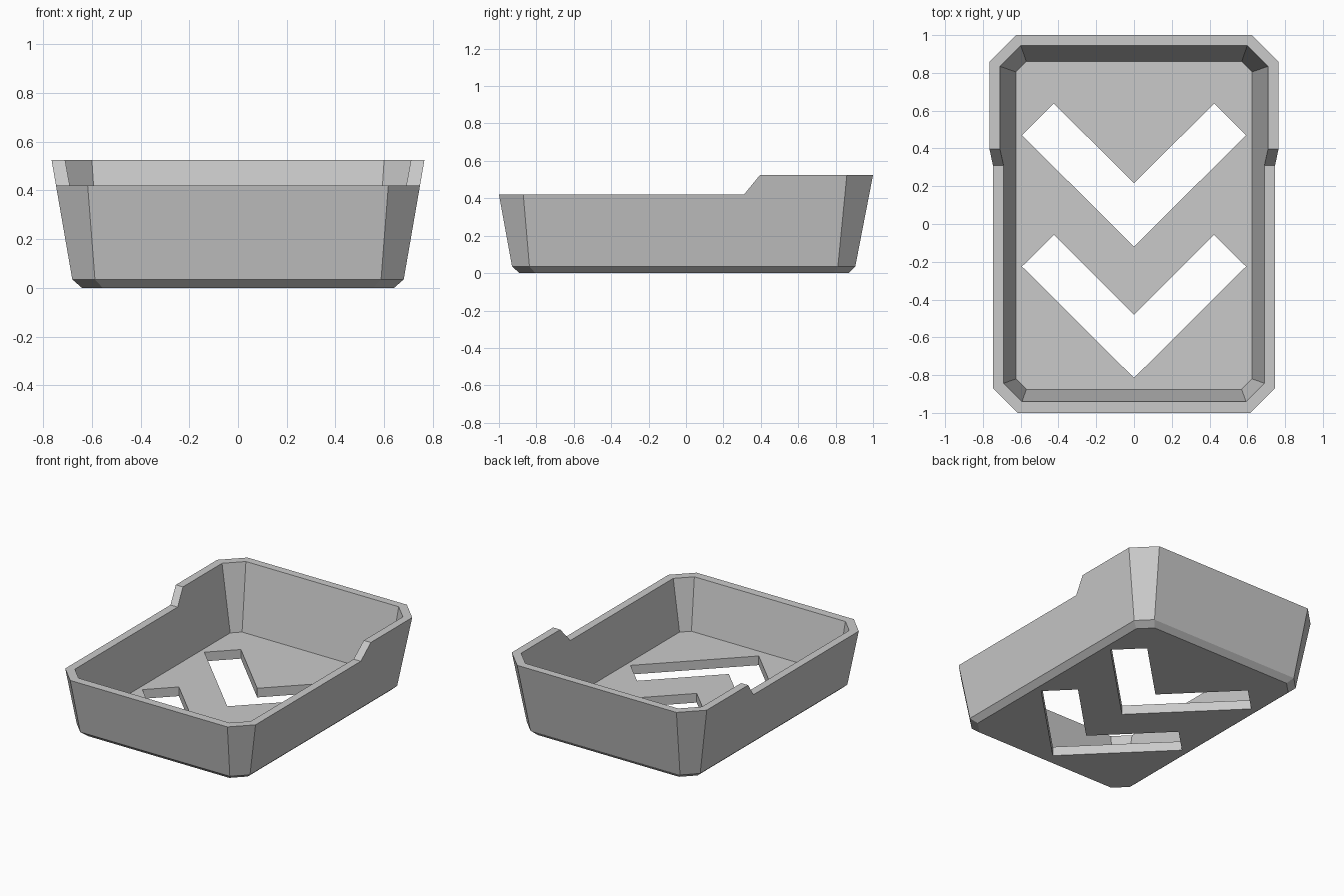
import bpy
import bmesh

if "Cube" in bpy.data.objects:
    bpy.data.objects.remove(bpy.data.objects["Cube"], do_unlink=True)

# One flat grey for the whole tray
GREY = (0.59, 0.59, 0.59, 1.0)
grey = bpy.data.materials.new("plain_grey")
grey.use_nodes = True
grey.diffuse_color = GREY
grey.node_tree.nodes["Principled BSDF"].inputs["Base Color"].default_value = GREY


def octagon(z, hx, y0, y1, c):
    """Rectangle with chamfered corners at height z."""
    return [(hx - c, y0, z), (hx, y0 + c, z), (hx, y1 - c, z), (hx - c, y1, z),
            (c - hx, y1, z), (-hx, y1 - c, z), (-hx, y0 + c, z), (c - hx, y0, z)]


def loft(name, rings):
    """Closed solid through a stack of matching rings."""
    bm = bmesh.new()
    loops = [[bm.verts.new(p) for p in ring] for ring in rings]
    n = len(loops[0])
    for low, high in zip(loops, loops[1:]):
        for i in range(n):
            j = (i + 1) % n
            bm.faces.new((low[i], low[j], high[j], high[i]))
    bm.faces.new(loops[0][::-1])
    bm.faces.new(loops[-1])
    bmesh.ops.recalc_face_normals(bm, faces=bm.faces)
    mesh = bpy.data.meshes.new(name)
    bm.to_mesh(mesh)
    bm.free()
    mesh.materials.append(grey)
    obj = bpy.data.objects.new(name, mesh)
    bpy.context.scene.collection.objects.link(obj)
    return obj


def cut(target, cutter):
    """Subtract the cutter, then discard it."""
    cutter.hide_render = True
    mod = target.modifiers.new(cutter.name, "BOOLEAN")
    mod.operation = "DIFFERENCE"
    mod.solver = "EXACT"
    mod.object = cutter
    bpy.context.view_layer.objects.active = target
    bpy.ops.object.modifier_apply(modifier=mod.name)
    bpy.data.objects.remove(cutter, do_unlink=True)


# Flared outer body with a bevelled foot
tray = loft("tray", [octagon(0, 0.64, -0.89, 0.87, 0.085),
                     octagon(0.035, 0.68, -0.93, 0.905, 0.093),
                     octagon(0.525, 0.765, -1.019, 1.0, 0.14)])

# Hollow interior
cut(tray, loft("hollow", [octagon(0.065, 0.625, -0.875, 0.86, 0.055),
                          octagon(0.625, 0.728, -0.978, 0.963, 0.122)]))

# Lower rim at the front, with a sloped step up to the back
step = [(0.31, 0.42), (0.396, 0.525), (0.478, 0.625), (-1.2, 0.625), (-1.2, 0.42)]
cut(tray, loft("rim_step", [[(x, y, z) for y, z in step] for x in (-1, 1)]))

# Two chevron openings through the floor
chevron = [(0, 0.215), (0.424, 0.638), (0.593, 0.47), (0, -0.12),
           (-0.593, 0.47), (-0.424, 0.638)]
for shift in (0, -0.695):
    cut(tray, loft("chevron_hole",
                   [[(x, y + shift, z) for x, y in chevron] for z in (-0.1, 0.2)]))
